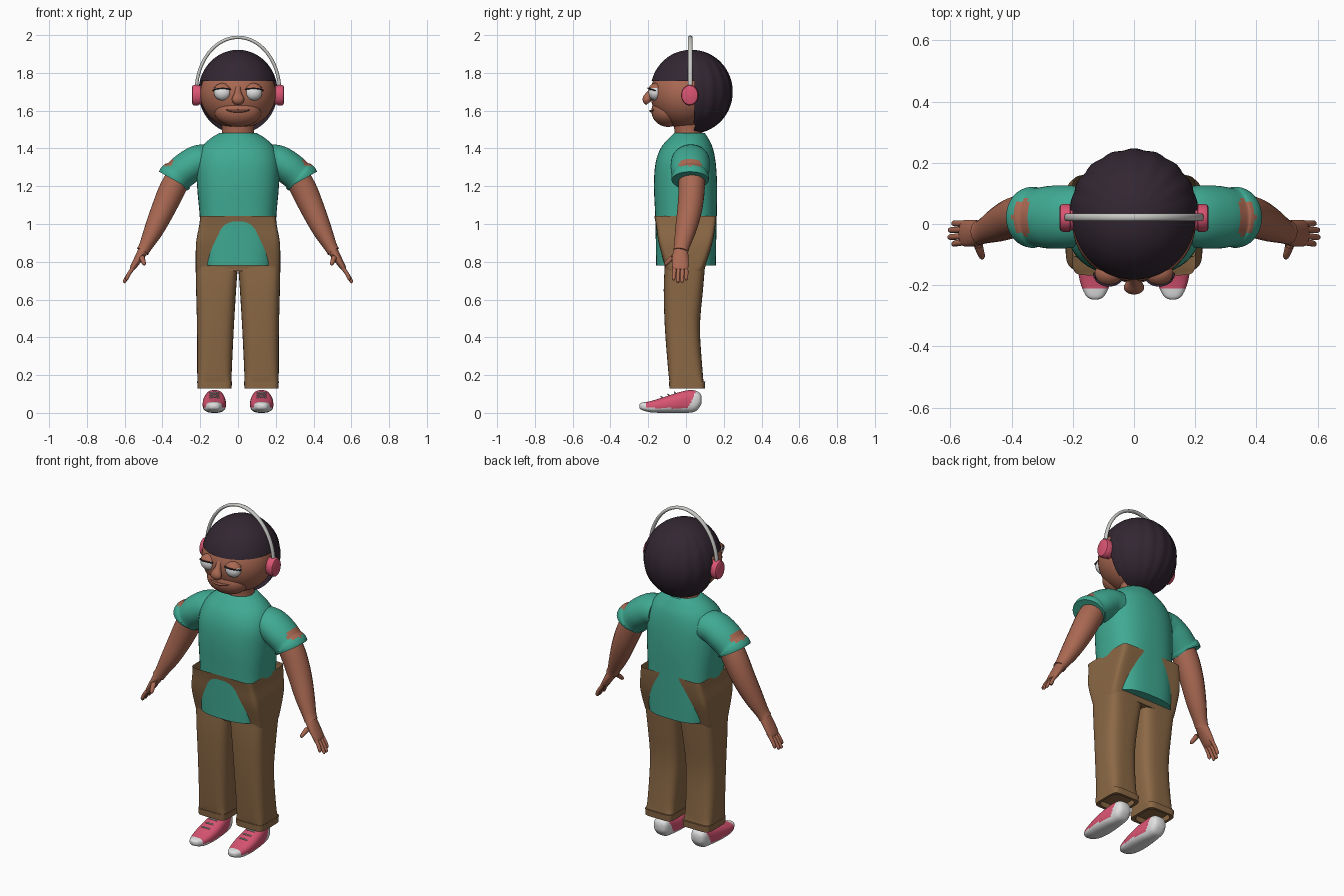
import bpy, bmesh, math
from mathutils import Vector


def material(name, rgb):
    m = bpy.data.materials.new(name)
    m.diffuse_color = (*rgb, 1)
    return m


TEAL = material("shirt teal", (0.05, 0.40, 0.29))
BROWN = material("trouser brown", (0.26, 0.14, 0.06))
SKIN = material("skin", (0.40, 0.14, 0.085))
LIP = material("lip", (0.26, 0.085, 0.055))
HAIR = material("hair dark", (0.033, 0.02, 0.032))
PINK = material("pink", (0.70, 0.09, 0.17))
WHITE = material("white", (0.75, 0.75, 0.76))
GREY = material("light grey", (0.58, 0.58, 0.56))


def finish(bm, name, mats, rule=None, mirror=False, angle=50):
    bmesh.ops.recalc_face_normals(bm, faces=bm.faces)
    if rule:
        for f in bm.faces:
            f.material_index = rule(f.calc_center_median())
    me = bpy.data.meshes.new(name)
    bm.to_mesh(me)
    bm.free()
    ob = bpy.data.objects.new(name, me)
    bpy.context.collection.objects.link(ob)
    for m in mats:
        me.materials.append(m)
    bpy.ops.object.select_all(action='DESELECT')
    ob.select_set(True)
    bpy.context.view_layer.objects.active = ob
    bpy.ops.object.shade_smooth_by_angle(angle=math.radians(angle))
    if mirror:
        ob.modifiers.new("mirror", 'MIRROR').use_mirror_merge = False
    return ob


def spline(rows, steps):
    """Catmull-Rom interpolation of parameter rows."""
    if steps < 2:
        return rows
    out = []
    for i in range(len(rows) - 1):
        p0, p1, p2 = rows[max(i - 1, 0)], rows[i], rows[i + 1]
        p3 = rows[min(i + 2, len(rows) - 1)]
        for k in range(steps):
            t = k / steps
            out.append(tuple(0.5 * (2 * b + (c - a) * t + (2 * a - 5 * b + 4 * c - d) * t * t
                                    + (3 * b - a - 3 * c + d) * t ** 3)
                             for a, b, c, d in zip(p0, p1, p2, p3)))
    out.append(rows[-1])
    return out


def oval(centre, u, v, ru, rv, n=2, seg=32):
    """Superellipse ring in the plane of u and v."""
    pts = []
    for i in range(seg):
        a = 2 * math.pi * (i + 0.5) / seg
        c, s = math.cos(a), math.sin(a)
        pts.append(centre + u * math.copysign(abs(c) ** (2 / n), c) * ru
                   + v * math.copysign(abs(s) ** (2 / n), s) * rv)
    return pts


def loft(bm, rings, caps=(True, True)):
    vs = [[bm.verts.new(p) for p in r] for r in rings]
    n = len(vs[0])
    for a, b in zip(vs, vs[1:]):
        for i in range(n):
            bm.faces.new((a[i], a[(i + 1) % n], b[(i + 1) % n], b[i]))
    for flag, ring in zip(caps, (vs[0], vs[-1])):
        if flag:
            bm.faces.new(ring)


X, Y, Z = Vector((1, 0, 0)), Vector((0, 1, 0)), Vector((0, 0, 1))


def stack(bm, rows, caps=(True, True), steps=4, seg=48):
    """Horizontal rings: z, x min, x max, y min, y max, squareness."""
    loft(bm, [oval(Vector(((a + b) / 2, (c + d) / 2, z)), X, Y, (b - a) / 2, (d - c) / 2, n, seg)
              for z, a, b, c, d, n in spline(rows, steps)], caps)


def tube(bm, rows, caps=(True, True), steps=4, seg=20):
    """Rings along a path: x, y, z, radius along y, radius across."""
    rows = spline(rows, steps)
    pts = [Vector(r[:3]) for r in rows]
    rings = []
    for i, r in enumerate(rows):
        d = (pts[min(i + 1, len(pts) - 1)] - pts[max(i - 1, 0)]).normalized()
        s = Y if abs(d.y) < 0.8 else X
        s = (s - d * s.dot(d)).normalized()
        rings.append(oval(pts[i], s, d.cross(s), r[3], r[4], 2, seg))
    loft(bm, rings, caps)


def ball(bm, c, r, seg=32, rings=20):
    vs = bmesh.ops.create_uvsphere(bm, u_segments=seg, v_segments=rings, radius=1)["verts"]
    for v in vs:
        v.co = Vector((c[0] + v.co.x * r[0], c[1] + v.co.y * r[1], c[2] + v.co.z * r[2]))
    return vs


# Shirt body, its lower part pokes through the trousers
bm = bmesh.new()
stack(bm, [(z, -a, a, f, b, n) for z, a, f, b, n in (
    (0.78, 0.190, -0.158, 0.158, 3), (0.90, 0.198, -0.160, 0.160, 3), (1.04, 0.203, -0.163, 0.163, 2.8),
    (1.20, 0.217, -0.170, 0.165, 2.5), (1.32, 0.218, -0.162, 0.158, 2.4), (1.40, 0.195, -0.135, 0.143, 2.2),
    (1.45, 0.150, -0.095, 0.120, 2), (1.482, 0.098, -0.062, 0.100, 2))])
finish(bm, "shirt", [TEAL])

# Trouser hips, open at the waist
bm = bmesh.new()
stack(bm, [(z, -a, a, f, b, n) for z, a, f, b, n in (
    (0.75, 0.222, -0.112, 0.098, 6), (0.78, 0.224, -0.114, 0.104, 8), (0.90, 0.222, -0.145, 0.140, 12),
    (0.99, 0.206, -0.158, 0.156, 14), (1.042, 0.200, -0.168, 0.161, 14))], (True, False))
finish(bm, "trouser_hips", [BROWN])

# Trouser legs with folded cuffs
bm = bmesh.new()
stack(bm, [(0.16, 0.05, 0.20, -0.07, 0.085, 5), (0.128, 0.050, 0.20, -0.07, 0.085, 5),
           (0.128, 0.034, 0.215, -0.088, 0.100, 6), (0.165, 0.032, 0.216, -0.090, 0.102, 6)], steps=1)
stack(bm, [(0.16, 0.034, 0.214, -0.086, 0.094, 6), (0.22, 0.033, 0.216, -0.094, 0.088, 4),
           (0.45, 0.022, 0.217, -0.112, 0.074, 3.2), (0.65, 0.010, 0.222, -0.118, 0.090, 3.6),
           (0.77, 0.001, 0.224, -0.113, 0.100, 4.5), (0.80, -0.004, 0.222, -0.112, 0.100, 5)])
finish(bm, "trouser_leg", [BROWN], mirror=True)

# Sleeves with a bare skin slot above the cuff
bm = bmesh.new()
tube(bm, [(0.15, 0.03, 1.335, 0.095, 0.085), (0.21, 0.024, 1.33, 0.102, 0.088),
          (0.27, 0.022, 1.295, 0.103, 0.088), (0.318, 0.022, 1.255, 0.096, 0.086),
          (0.330, 0.022, 1.245, 0.100, 0.094), (0.338, 0.022, 1.232, 0.098, 0.092)],
     steps=5, seg=40)
finish(bm, "sleeve", [TEAL, SKIN], mirror=True,
       rule=lambda c: int(c.x > 0.345 and 1.308 < c.z < 1.35 and -0.04 < c.y < 0.09))

# Arms and hands
bm = bmesh.new()
tube(bm, [(0.29, 0.03, 1.29, 0.07, 0.065), (0.345, 0.03, 1.19, 0.070, 0.070),
          (0.395, 0.02, 1.08, 0.066, 0.064), (0.445, -0.002, 0.97, 0.056, 0.052),
          (0.488, -0.022, 0.885, 0.042, 0.036), (0.505, -0.028, 0.855, 0.040, 0.034)])
tube(bm, [(0.492, -0.027, 0.875, 0.036, 0.030), (0.525, -0.03, 0.82, 0.044, 0.023),
          (0.555, -0.03, 0.772, 0.043, 0.016), (0.565, -0.03, 0.757, 0.034, 0.010)])
for y, end in ((-0.062, 0.594), (-0.041, 0.606), (-0.019, 0.605), (0.002, 0.594)):
    drop = 0.755 - (end - 0.555) * 1.15
    tube(bm, [(0.545, y * 0.95, 0.78, 0.010, 0.011), (0.575, y, 0.74, 0.0105, 0.010),
              (end - 0.005, y * 1.05, drop, 0.009, 0.009), (end, y * 1.05, drop - 0.006, 0.003, 0.003)], seg=10)
tube(bm, [(0.515, -0.045, 0.84, 0.016, 0.018), (0.506, -0.080, 0.815, 0.013, 0.014),
          (0.497, -0.106, 0.790, 0.010, 0.010), (0.495, -0.112, 0.782, 0.003, 0.003)], seg=12)
finish(bm, "arm", [SKIN], mirror=True)

# Neck, head, muzzle and nose
bm = bmesh.new()
stack(bm, [(1.44, -0.09, 0.09, -0.06, 0.095, 2), (1.50, -0.085, 0.085, -0.062, 0.085, 2),
           (1.58, -0.095, 0.095, -0.075, 0.09, 2)])
finish(bm, "neck", [SKIN])
bm = bmesh.new()
ball(bm, (0, -0.002, 1.69), (0.201, 0.186, 0.185), 40, 28)
ball(bm, (0, -0.095, 1.598), (0.125, 0.088, 0.084))
finish(bm, "head", [SKIN])
bm = bmesh.new()
tube(bm, [(0, -0.168, 1.735, 0.012, 0.016), (0, -0.188, 1.695, 0.018, 0.018),
          (0, -0.207, 1.66, 0.024, 0.034), (0, -0.198, 1.64, 0.016, 0.024)], seg=16)
finish(bm, "nose", [SKIN])

# Lips
bm = bmesh.new()
tube(bm, [(-0.062, -0.168, 1.603, 0.004, 0.003), (-0.03, -0.181, 1.598, 0.009, 0.006),
          (0, -0.185, 1.598, 0.010, 0.007), (0.03, -0.181, 1.598, 0.009, 0.006),
          (0.062, -0.168, 1.603, 0.004, 0.003)], seg=10)
finish(bm, "lips", [LIP])

# Eyes, upper lids and lashes
bm = bmesh.new()
ball(bm, (0.082, -0.162, 1.696), (0.046, 0.036, 0.042))
finish(bm, "eye", [WHITE], mirror=True)
bm = bmesh.new()
ball(bm, (0.082, -0.160, 1.697), (0.051, 0.043, 0.049))
bmesh.ops.delete(bm, geom=[f for f in bm.faces if f.calc_center_median().z < 1.717], context='FACES')
finish(bm, "eyelid", [SKIN], mirror=True)
bm = bmesh.new()
tube(bm, [(0.082 + 0.049 * math.cos(a), -0.160 - 0.041 * math.sin(a), 1.706 + 0.012 * math.sin(a), 0.004, 0.004)
          for a in [math.pi * i / 8 for i in range(9)]], steps=2, seg=8)
finish(bm, "eyelash", [HAIR], mirror=True)

# Hair: bob open around the face, with strand ridges behind
bm = bmesh.new()
for v in ball(bm, (0, 0.03, 1.70), (0.209, 0.213, 0.222), 88, 48):
    p = v.co - Vector((0, 0.03, 1.70))
    if p.y > 0:
        w = min(1, p.y / 0.08)
        k = 1 + 0.03 * w * (abs(math.sin(9 * math.atan2(p.y, p.x))) - 0.3)
        v.co.x, v.co.y = p.x * k, 0.03 + p.y * k
    else:
        v.co.y -= 0.006 * min(1, -p.y / 0.08)
bmesh.ops.delete(bm, geom=[f for f in bm.faces if f.calc_center_median().z < 1.762
                           and f.calc_center_median().y < 0.045], context='FACES')
finish(bm, "hair", [HAIR])

# Headphone band and cups
bm = bmesh.new()
tube(bm, [(0.221 * math.cos(a), 0.022, 1.70 + 0.288 * math.sin(a), 0.013, 0.009)
          for a in [math.pi * i / 24 for i in range(25)]], steps=2, seg=12)
finish(bm, "headphone_band", [GREY])
bm = bmesh.new()
loft(bm, [oval(Vector((x, 0.02, 1.682)), Y, Z, 0.046 * s, 0.055 * s, 2, 28)
          for x, s in ((0.185, 0.9), (0.208, 0.92), (0.209, 1), (0.232, 1), (0.240, 0.92), (0.244, 0.75))])
finish(bm, "ear_cup", [PINK], mirror=True, angle=35)

# Shoes lofted heel-wards: y, half width, bottom, top
bm = bmesh.new()
loft(bm, [oval(Vector((0.125 - 0.03 * (y + 0.05) * 0.3, y, (lo + hi) / 2)), X, Z, w, (hi - lo) / 2, 2.6, 32)
          for y, w, lo, hi in spline([
              (-0.247, 0.010, 0.028, 0.046), (-0.235, 0.030, 0.016, 0.054), (-0.19, 0.050, 0.003, 0.062),
              (-0.12, 0.061, 0.0, 0.083), (-0.05, 0.060, 0.0, 0.106), (0.01, 0.052, 0.0, 0.120),
              (0.05, 0.048, 0.008, 0.118), (0.075, 0.036, 0.035, 0.103), (0.083, 0.015, 0.055, 0.085)], 5)])
finish(bm, "shoe", [PINK, WHITE], mirror=True,
       rule=lambda c: int(c.z < 0.026 or c.y < -0.212 or c.y > 0.035 + (c.z - 0.08) * 0.5))

# Laces
bm = bmesh.new()
for y, z in ((-0.125, 0.084), (-0.09, 0.096), (-0.055, 0.107)):
    tube(bm, [(0.100, y, z - 0.003, 0.004, 0.004), (0.125, y - 0.006, z + 0.002, 0.004, 0.004),
              (0.150, y, z - 0.003, 0.004, 0.004)], seg=8)
finish(bm, "laces", [GREY], mirror=True)
